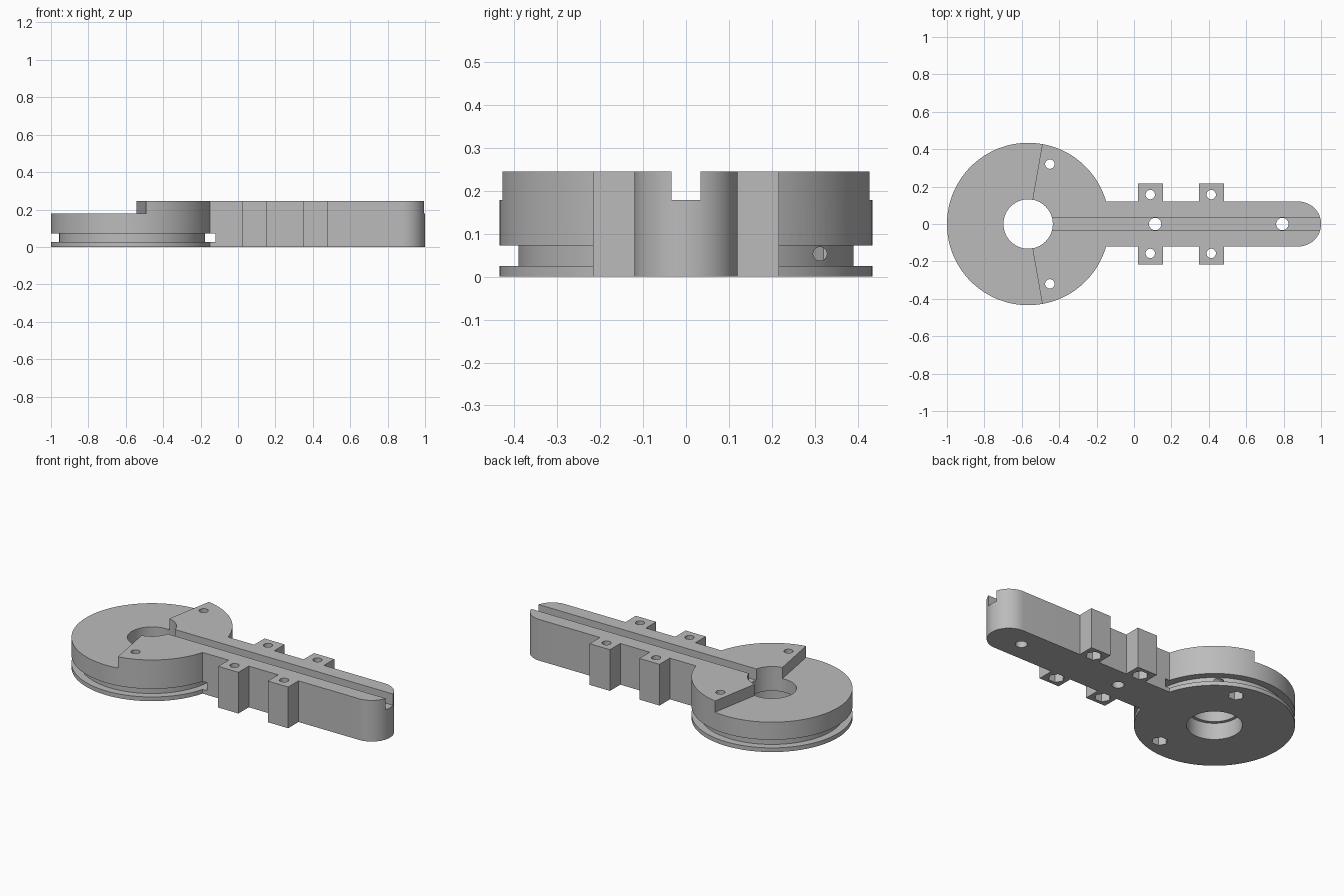
import bpy, bmesh
from math import sin, cos, asin, pi, radians

if "Cube" in bpy.data.objects:
    bpy.data.objects.remove(bpy.data.objects["Cube"])

HUB_X, HUB_R, ARM_W = -0.566, 0.434, 0.12
TOP, STEP = 0.245, 0.178

grey = bpy.data.materials.new("plain grey")
grey.use_nodes = True
colour = (0.5, 0.5, 0.5, 1)
grey.diffuse_color = colour
grey.node_tree.nodes["Principled BSDF"].inputs["Base Color"].default_value = colour


def arc(cx, cy, r, start, end, steps):
    """Points along an arc, both ends included."""
    angles = [start + (end - start) * i / steps for i in range(steps + 1)]
    return [(cx + r * cos(a), cy + r * sin(a)) for a in angles]


def circle(x, y, r, sides=32):
    return arc(x, y, r, 0, 2 * pi, sides)[:-1]


def prism(name, outline, z0, z1):
    """Extrude a flat outline between two heights."""
    bm = bmesh.new()
    face = bm.faces.new([bm.verts.new((x, y, z0)) for x, y in outline])
    grown = bmesh.ops.extrude_face_region(bm, geom=[face])["geom"]
    verts = [v for v in grown if isinstance(v, bmesh.types.BMVert)]
    bmesh.ops.translate(bm, verts=verts, vec=(0, 0, z1 - z0))
    bmesh.ops.recalc_face_normals(bm, faces=bm.faces)
    return finish(name, bm)


def finish(name, bm):
    mesh = bpy.data.meshes.new(name)
    bm.to_mesh(mesh)
    bm.free()
    mesh.materials.append(grey)
    obj = bpy.data.objects.new(name, mesh)
    bpy.context.collection.objects.link(obj)
    return obj


def cut(target, cutter):
    """Subtract the cutter, then discard it."""
    mod = target.modifiers.new("cut", "BOOLEAN")
    mod.operation, mod.solver, mod.object = "DIFFERENCE", "EXACT", cutter
    bpy.context.view_layer.objects.active = target
    bpy.ops.object.modifier_apply(modifier=mod.name)
    bpy.data.objects.remove(cutter)


# Body: rounded arm, two pairs of lugs and the round hub, mirrored across y
half = arc(1 - ARM_W, 0, ARM_W, 0, pi / 2, 16)
for x0, x1 in ((0.348, 0.482), (0.022, 0.155)):
    half += [(x1, ARM_W), (x1, 0.217), (x0, 0.217), (x0, ARM_W)]
half += arc(HUB_X, 0, HUB_R, asin(ARM_W / HUB_R), pi, 56)
body = prism("lever_body", half + [(x, -y) for x, y in half[-2:0:-1]], 0, TOP)

# Lowered part of the hub, outside the raised sector
sector = radians(80)
lowered = arc(HUB_X, 0, 0.6, sector, 2 * pi - sector, 32) + [(HUB_X, 0)]
cut(body, prism("step_cutter", lowered, STEP, 0.4))

# Cable groove around the hub, running through the arm root
bm = bmesh.new()
section = [(0.39, 0.025), (0.462, 0.025), (0.462, 0.073), (0.39, 0.073)]
rings = [[bm.verts.new((HUB_X + r * cos(a), r * sin(a), z)) for r, z in section]
         for a in (2 * pi * i / 128 for i in range(128))]
for i, ring in enumerate(rings):
    after = rings[(i + 1) % len(rings)]
    for j in range(4):
        k = (j + 1) % 4
        bm.faces.new((ring[j], after[j], after[k], ring[k]))
bmesh.ops.recalc_face_normals(bm, faces=bm.faces)
cut(body, finish("groove_cutter", bm))

# Long slot on top of the arm
slot = [(HUB_X, -0.034), (1.1, -0.034), (1.1, 0.034), (HUB_X, 0.034)]
cut(body, prism("slot_cutter", slot, STEP, 0.4))

# Stepped centre bore
cut(body, prism("bore_cutter", circle(HUB_X, 0, 0.132, 64), -0.1, 0.4))
cut(body, prism("bearing_cutter", circle(HUB_X, 0, 0.151, 64), -0.1, 0.1))

# Plain holes along the arm
for x in (0.113, 0.793):
    cut(body, prism("arm_hole_cutter", circle(x, 0, 0.033), -0.1, 0.4))

# Screw holes with nut pockets underneath
for x, y in ((0.087, 0.157), (0.413, 0.157), (-0.45, 0.32)):
    for side in (1, -1):
        cut(body, prism("screw_cutter", circle(x, side * y, 0.025), -0.1, 0.4))
        cut(body, prism("nut_cutter", circle(x, side * y, 0.045, 6), -0.1, 0.07))

# Cable passage from the groove to one hub screw hole
passage = prism("passage_cutter", circle(0, 0, 0.016, 24), -0.45, -0.29)
passage.rotation_euler = (0, -pi / 2, 0)
passage.location = (-0.74, 0.312, 0.053)
bpy.context.view_layer.update()
cut(body, passage)

bpy.ops.object.select_all(action="DESELECT")
body.select_set(True)
bpy.context.view_layer.objects.active = body
bpy.ops.object.shade_smooth_by_angle(angle=radians(30))
